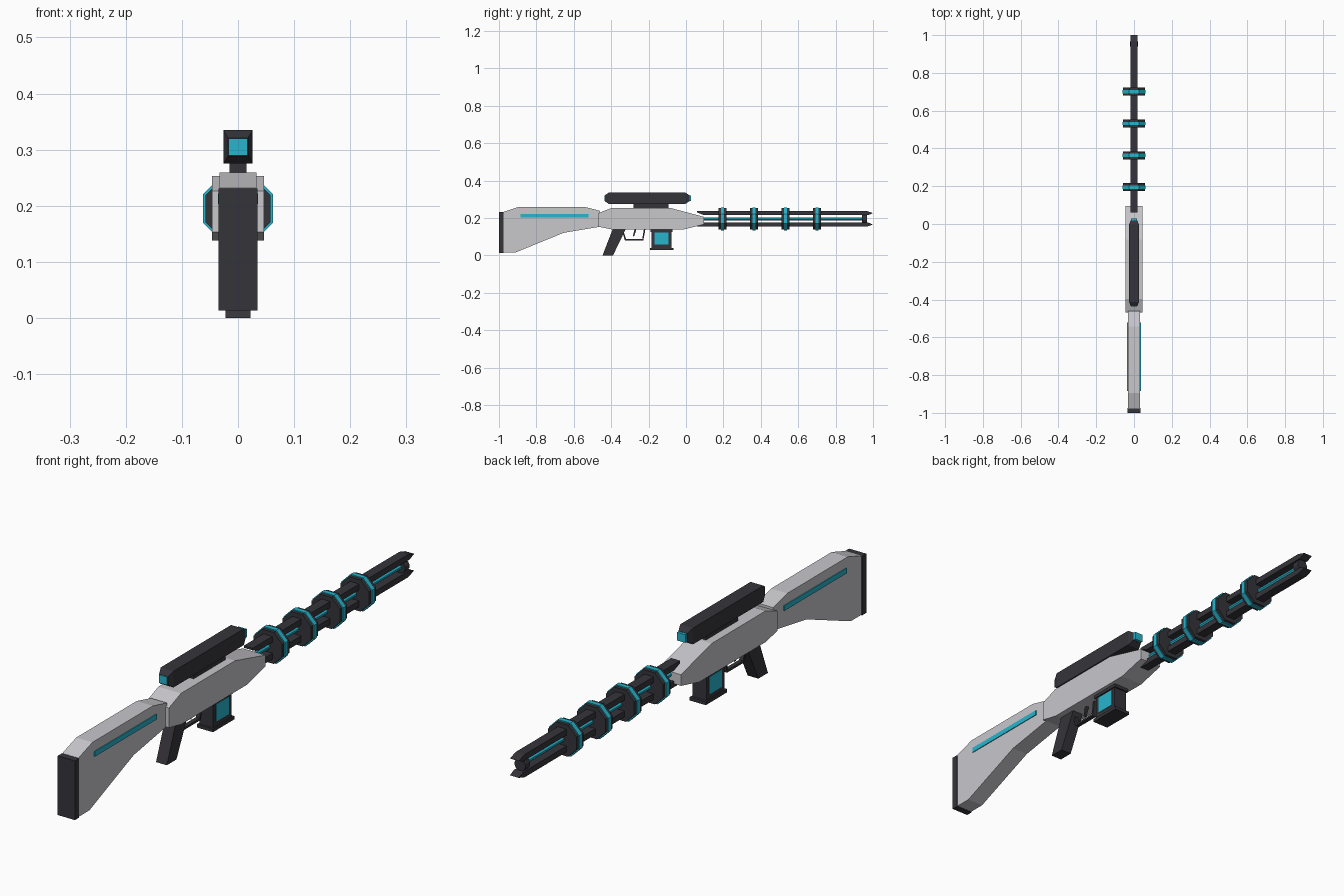
import bpy, bmesh, math
from mathutils import Matrix

cube = bpy.data.objects.get("Cube")
if cube:
    bpy.data.objects.remove(cube, do_unlink=True)


def material(name, color):
    m = bpy.data.materials.new(name)
    m.use_nodes = True
    m.diffuse_color = (*color, 1)
    bsdf = next(n for n in m.node_tree.nodes if n.type == 'BSDF_PRINCIPLED')
    bsdf.inputs["Base Color"].default_value = (*color, 1)
    return m


GREY = material("light grey", (0.58, 0.57, 0.60))
DARK = material("charcoal", (0.036, 0.034, 0.042))
CYAN = material("cyan", (0.02, 0.46, 0.61))


def finish(name, bm, mat):
    bmesh.ops.recalc_face_normals(bm, faces=bm.faces)
    mesh = bpy.data.meshes.new(name)
    bm.to_mesh(mesh)
    bm.free()
    mesh.materials.append(mat)
    obj = bpy.data.objects.new(name, mesh)
    bpy.context.collection.objects.link(obj)
    return obj


def plate(name, outline, half, mat):
    """Extrude a (y, z) outline symmetrically across x."""
    bm = bmesh.new()
    face = bm.faces.new([bm.verts.new((-half, y, z)) for y, z in outline])
    out = bmesh.ops.extrude_face_region(bm, geom=[face])
    verts = [v for v in out["geom"] if isinstance(v, bmesh.types.BMVert)]
    bmesh.ops.translate(bm, verts=verts, vec=(2 * half, 0, 0))
    return finish(name, bm, mat)


def box(name, half, y0, y1, z0, z1, mat):
    return plate(name, [(y0, z0), (y1, z0), (y1, z1), (y0, z1)], half, mat)


def prism(name, sides, apothem, y0, y1, z, mat):
    """Regular prism along y with a flat side facing up."""
    bm = bmesh.new()
    r = apothem / math.cos(math.pi / sides)
    bmesh.ops.create_cone(bm, cap_ends=True, segments=sides, radius1=r, radius2=r, depth=y1 - y0)
    turn = Matrix.Rotation(math.pi / 2, 4, 'X') @ Matrix.Rotation(math.pi / sides, 4, 'Z')
    bmesh.ops.transform(bm, verts=bm.verts, matrix=Matrix.Translation((0, (y0 + y1) / 2, z)) @ turn)
    return finish(name, bm, mat)


# Stock, butt pad and side stripes
plate("stock", [(-0.976, 0.015), (-0.912, 0.015), (-0.655, 0.12), (-0.46, 0.153),
                (-0.46, 0.238), (-0.543, 0.259), (-0.895, 0.259), (-0.976, 0.232)], 0.033, GREY)
box("butt_pad", 0.035, -1.0, -0.975, 0.013, 0.231, DARK)
box("stock_stripe", 0.036, -0.885, -0.522, 0.203, 0.222, CYAN)

# Receiver
plate("receiver", [(-0.468, 0.153), (-0.395, 0.138), (-0.013, 0.138), (0.095, 0.165),
                   (0.095, 0.206), (-0.083, 0.253), (-0.398, 0.253), (-0.468, 0.226)], 0.046, GREY)

# Grip, trigger and guard
plate("grip", [(-0.39, 0.145), (-0.32, 0.145), (-0.39, 0), (-0.446, 0)], 0.022, DARK)
plate("trigger_guard", [(-0.345, 0.14), (-0.327, 0.08), (-0.228, 0.08), (-0.217, 0.14),
                        (-0.225, 0.14), (-0.234, 0.088), (-0.321, 0.088), (-0.337, 0.14)], 0.008, DARK)
plate("trigger", [(-0.275, 0.14), (-0.265, 0.14), (-0.278, 0.1), (-0.284, 0.103)], 0.005, DARK)

# Magazine
box("magazine", 0.028, -0.185, -0.078, 0.035, 0.145, DARK)
box("magazine_collar", 0.032, -0.19, -0.072, 0.126, 0.145, DARK)
box("magazine_base", 0.033, -0.193, -0.068, 0.028, 0.04, DARK)
box("magazine_window", 0.03, -0.168, -0.094, 0.057, 0.121, CYAN)

# Scope with tapered ends, lenses and mount
bm = bmesh.new()
rings = []
for y, hx, hz in ((-0.434, 0.018, 0.016), (-0.413, 0.026, 0.03), (-0.003, 0.026, 0.03), (0.018, 0.018, 0.016)):
    rings.append([bm.verts.new((sx * hx, y, 0.305 + sz * hz)) for sx, sz in ((-1, -1), (1, -1), (1, 1), (-1, 1))])
for a, b in zip(rings, rings[1:]):
    for i in range(4):
        bm.faces.new((a[i], a[i - 1], b[i - 1], b[i]))
bm.faces.new(rings[0])
bm.faces.new(rings[-1])
finish("scope", bm, DARK)
box("rear_lens", 0.017, -0.437, -0.43, 0.29, 0.32, CYAN)
box("front_lens", 0.017, 0.01, 0.028, 0.29, 0.32, CYAN)
box("scope_mount", 0.015, -0.28, -0.094, 0.25, 0.278, DARK)

# Barrel rails mirrored about the barrel axis
AXIS = 0.195
for side, name in ((1, "upper_rail"), (-1, "lower_rail")):
    outline = [(0.06, 0.042), (0.965, 0.042), (1.0, 0.031), (0.975, 0.02), (0.095, 0.02), (0.06, 0.034)]
    plate(name, [(y, AXIS + side * h) for y, h in outline], 0.018, DARK)
prism("energy_rod", 8, 0.008, 0.08, 0.95, AXIS, CYAN)
prism("muzzle", 12, 0.022, 0.94, 0.967, AXIS, DARK)

# Octagonal coils with glowing bands
for i in range(4):
    y = 0.195 + i * 0.1685
    prism(f"coil_{i + 1}", 8, 0.058, y - 0.021, y + 0.021, AXIS, DARK)
    prism(f"coil_band_{i + 1}", 8, 0.062, y - 0.009, y + 0.009, AXIS, CYAN)
